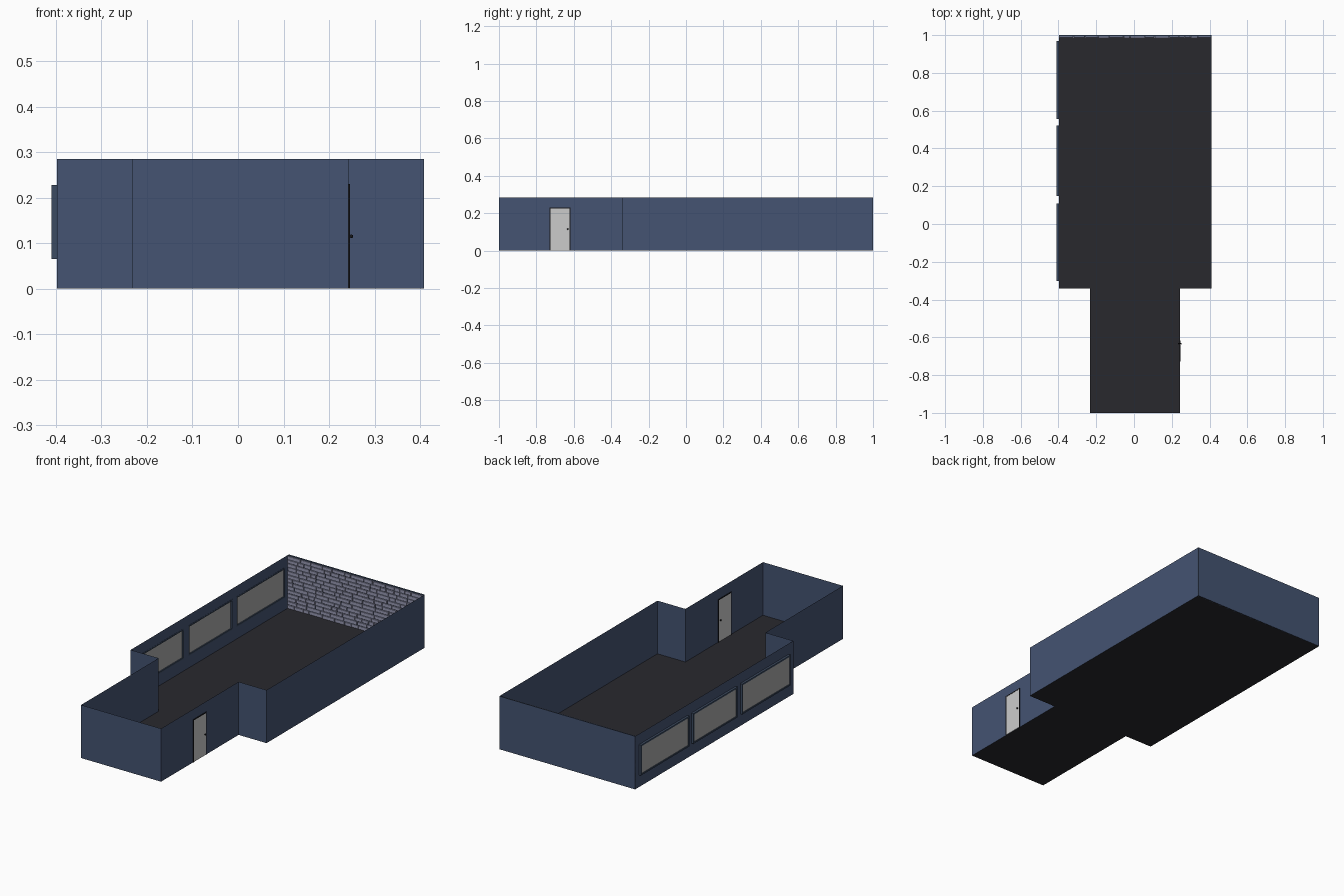
import bpy, bmesh, random
from mathutils import Matrix, Vector

if "Cube" in bpy.data.objects:
    bpy.data.objects.remove(bpy.data.objects["Cube"])

random.seed(4)
H = 0.285                                   # wall height


def material(name, rgb):
    m = bpy.data.materials.new(name)
    m.diffuse_color = (*rgb, 1)
    m.use_nodes = True
    m.node_tree.nodes["Principled BSDF"].inputs["Base Color"].default_value = m.diffuse_color
    return m


BLUE = material("wall_blue", (0.058, 0.087, 0.168))
FRAME = material("frame_blue", (0.045, 0.07, 0.12))
DARK = material("floor_dark", (0.022, 0.022, 0.027))
BLACK = material("black", (0.008, 0.008, 0.01))
BRICK = material("brick_lavender", (0.30, 0.31, 0.44))
WHITE = material("door_white", (0.67, 0.67, 0.70))
GLASS = material("window_grey", (0.40, 0.40, 0.40))


def finish(bm, name, mat):
    me = bpy.data.meshes.new(name)
    bm.to_mesh(me)
    bm.free()
    me.materials.append(mat)
    ob = bpy.data.objects.new(name, me)
    bpy.context.collection.objects.link(ob)
    return ob


def add_box(bm, lo, hi):
    lo, hi = Vector(lo), Vector(hi)
    bmesh.ops.create_cube(bm, size=1, matrix=Matrix.Translation((lo + hi) / 2)
                          @ Matrix.Diagonal((*(hi - lo), 1)))


def boxes(name, mat, spans):
    bm = bmesh.new()
    for lo, hi in spans:
        add_box(bm, lo, hi)
    return finish(bm, name, mat)


def ring(x0, x1, y0, y1, z0, z1, t, bottom=True):
    """Four (or three) bars framing an opening in a side wall."""
    zb = z0 + t if bottom else z0
    bars = [((x0, y0, z0), (x1, y0 + t, z1)), ((x0, y1 - t, z0), (x1, y1, z1)),
            ((x0, y0 + t, z1 - t), (x1, y1 - t, z1))]
    if bottom:
        bars.append(((x0, y0 + t, z0), (x1, y1 - t, zb)))
    return bars


# room outline, counter-clockwise; the last edge is the window wall
XL, XR, NL, NR, YS = -0.398, 0.409, -0.232, 0.243, -0.342
outline = [(XL, YS), (NL, YS), (NL, -1), (NR, -1), (NR, YS), (XR, YS), (XR, 1), (XL, 1)]

# floor
bm = bmesh.new()
bm.faces.new([bm.verts.new((x, y, 0)) for x, y in outline])
finish(bm, "floor", DARK)

# thin solid walls
bm = bmesh.new()
low = [bm.verts.new((x, y, 0)) for x, y in outline]
top = [bm.verts.new((x, y, H)) for x, y in outline]
for i in range(len(outline) - 1):
    bm.faces.new((low[i], low[i + 1], top[i + 1], top[i]))
finish(bm, "walls", BLUE)

# window wall with three openings
windows = [(-0.303, 0.108), (0.147, 0.522), (0.556, 0.968)]
ZB, ZT, T = 0.065, 0.228, 0.008
ys = [YS] + [v for a, b in windows for v in (a + T, b - T)] + [1]
zs = [0, ZB + T, ZT - T, H]
bm = bmesh.new()
grid = [[bm.verts.new((XL, y, z)) for z in zs] for y in ys]
for i in range(len(ys) - 1):
    for j in range(3):
        if not (i % 2 == 1 and j == 1):
            bm.faces.new((grid[i][j], grid[i][j + 1], grid[i + 1][j + 1], grid[i + 1][j]))
finish(bm, "window_wall", BLUE)

# window frames and panes
for n, (a, b) in enumerate(windows, 1):
    boxes(f"window_frame_{n}", FRAME, ring(-0.410, XL + 0.001, a, b, ZB, ZT, T))
    boxes(f"window_pane_{n}", GLASS,
          [((-0.407, a + T, ZB + T), (-0.403, b - T, ZT - T))])

# door, frame and knobs
boxes("door", WHITE, [((NR - 0.002, -0.725, 0.001), (NR + 0.002, -0.622, 0.225))])
boxes("door_frame", BLACK, ring(NR - 0.003, NR + 0.003, -0.729, -0.618, 0, 0.23, 0.005, False))
bm = bmesh.new()
for side in (-1, 1):
    bmesh.ops.create_uvsphere(bm, u_segments=12, v_segments=8, radius=0.004,
                              matrix=Matrix.Translation((NR + side * 0.006, -0.633, 0.115)))
finish(bm, "door_knobs", BLACK)

# brick wall: mortar slab with rows of random-length bricks
boxes("mortar", FRAME, [((XL, 0.992, 0), (XR, 0.9995, H - 0.002))])
rows, gap = 14, 0.004
step = (H - 0.002) / rows
spans = []
for r in range(rows):
    x = XL
    z = r * step
    while x < XR - 0.01:
        end = min(x + random.uniform(0.03, 0.085), XR)
        if XR - end < 0.02:
            end = XR
        spans.append(((x + gap / 2, random.uniform(0.985, 0.988), z + gap / 2),
                      (end - gap / 2, 0.993, z + step - gap / 2)))
        x = end
boxes("bricks", BRICK, spans)
